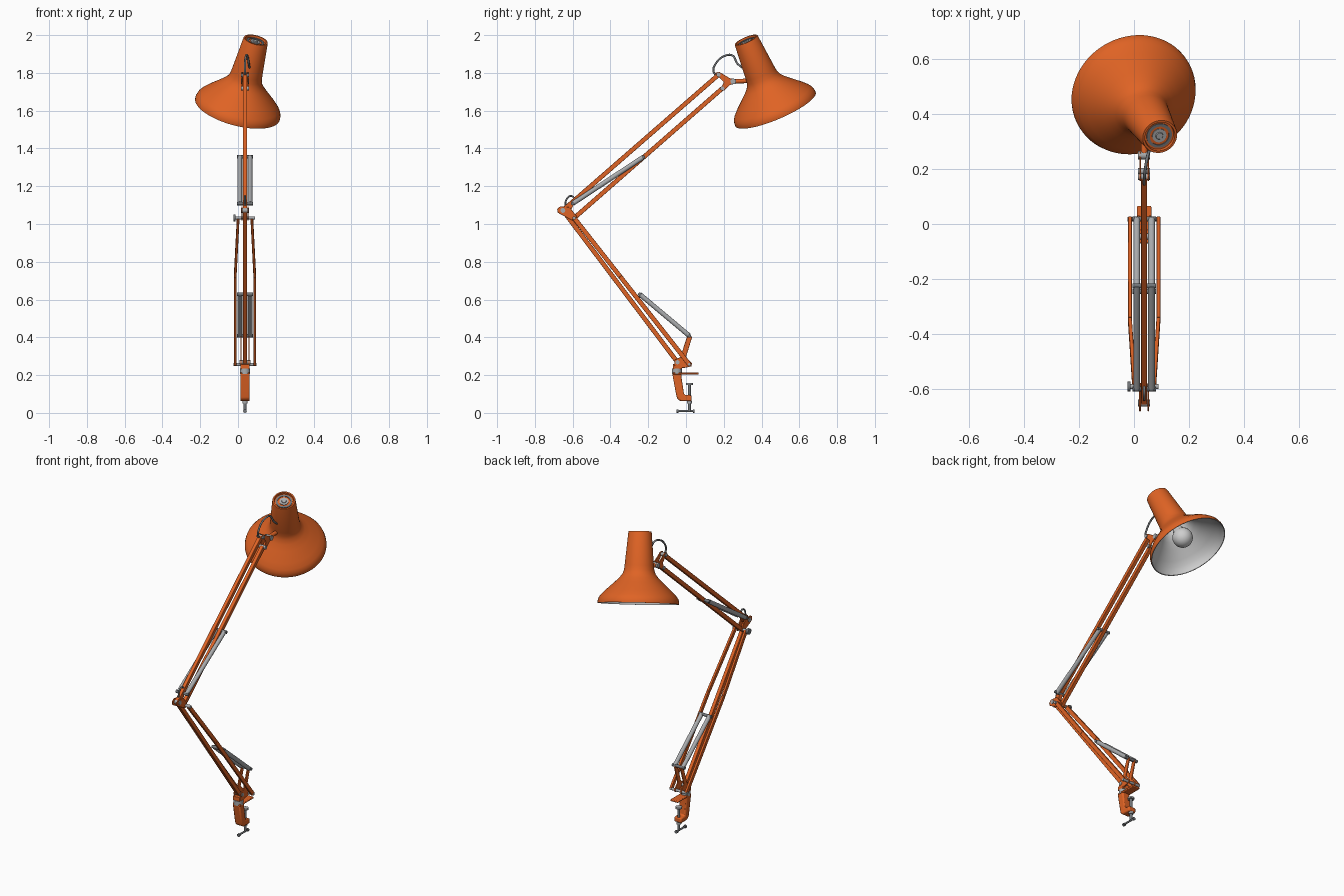
import bpy, bmesh, math
from mathutils import Vector, Matrix

if "Cube" in bpy.data.objects:
    bpy.data.objects.remove(bpy.data.objects["Cube"])

X = 0.037  # plane of the arm


def material(name, rgb):
    m = bpy.data.materials.new(name)
    m.diffuse_color = (*rgb, 1)
    m.use_nodes = True
    m.node_tree.nodes["Principled BSDF"].inputs["Base Color"].default_value = m.diffuse_color
    return m


ORANGE = material("orange paint", (0.74, 0.125, 0.018))
STEEL = material("steel", (0.40, 0.41, 0.42))
DARK = material("dark steel", (0.17, 0.18, 0.19))
WHITE = material("pale lining", (0.62, 0.62, 0.62))


def finish(name, bm, mats, angle=35, bevel=0):
    bmesh.ops.recalc_face_normals(bm, faces=bm.faces)
    me = bpy.data.meshes.new(name)
    bm.to_mesh(me)
    bm.free()
    ob = bpy.data.objects.new(name, me)
    bpy.context.collection.objects.link(ob)
    for m in mats:
        me.materials.append(m)
    if bevel:
        b = ob.modifiers.new("bevel", 'BEVEL')
        b.width, b.segments = bevel, 2
    bpy.ops.object.select_all(action='DESELECT')
    ob.select_set(True)
    bpy.context.view_layer.objects.active = ob
    bpy.ops.object.shade_smooth_by_angle(angle=math.radians(angle))
    return ob


def frame(p, direction):
    return Matrix.Translation(p) @ Vector(direction).to_track_quat('Z', 'Y').to_matrix().to_4x4()


def rod(name, p, q, r, mat, n=20):
    p, q = Vector(p), Vector(q)
    bm = bmesh.new()
    bmesh.ops.create_cone(bm, cap_ends=True, segments=n, radius1=r, radius2=r,
                          depth=(q - p).length, matrix=frame((p + q) / 2, q - p))
    return finish(name, bm, [mat])


def pin(name, y, z, half, r, mat, x=X):
    return rod(name, (x - half, y, z), (x + half, y, z), r, mat)


def bar(name, p, q, wx, h, mat=ORANGE):
    """Square bar in a near-vertical plane: wx wide across x, h deep."""
    p, q = Vector(p), Vector(q)
    n = (q - p).cross(Vector((1, 0, 0))).normalized() * h / 2
    s = Vector((wx / 2, 0, 0))
    bm = bmesh.new()
    a, b = [[bm.verts.new(c + i * s + j * n) for i, j in ((1, 1), (1, -1), (-1, -1), (-1, 1))]
            for c in (p, q)]
    bm.faces.new(a)
    bm.faces.new(b)
    for i in range(4):
        k = (i + 1) % 4
        bm.faces.new((a[i], a[k], b[k], b[i]))
    return finish(name, bm, [mat], bevel=0.002)


def plate(name, pts, x, width, mat=ORANGE, bevel=0.002):
    """Outline in y, z extruded across x."""
    bm = bmesh.new()
    f = bm.faces.new([bm.verts.new((x - width / 2, y, z)) for y, z in pts])
    g = bmesh.ops.extrude_face_region(bm, geom=[f])
    bmesh.ops.translate(bm, vec=(width, 0, 0),
                        verts=[v for v in g['geom'] if isinstance(v, bmesh.types.BMVert)])
    return finish(name, bm, [mat], bevel=bevel)


def lathe(name, prof, mats, mtx, rule=lambda i: 0, n=64):
    bm = bmesh.new()
    rings = []
    for r, h in prof:
        m = 1 if r == 0 else n
        rings.append([bm.verts.new(mtx @ Vector((r * math.cos(a), r * math.sin(a), h)))
                      for a in (2 * math.pi * k / n for k in range(m))])
    for i, (a, b) in enumerate(zip(rings, rings[1:])):
        for k in range(n):
            vs = [a[k % len(a)], a[(k + 1) % len(a)], b[(k + 1) % len(b)], b[k % len(b)]]
            bm.faces.new(list(dict.fromkeys(vs))).material_index = rule(i)
    return finish(name, bm, mats)


def wire(name, pts, r, mat=DARK):
    cu = bpy.data.curves.new(name, 'CURVE')
    cu.dimensions, cu.bevel_depth, cu.bevel_resolution, cu.use_fill_caps = '3D', r, 3, True
    sp = cu.splines.new('BEZIER')
    sp.bezier_points.add(len(pts) - 1)
    for b, p in zip(sp.bezier_points, pts):
        b.co = p
        b.handle_left_type = b.handle_right_type = 'AUTO'
    cu.materials.append(mat)
    bpy.context.collection.objects.link(bpy.data.objects.new(name, cu))


# --- Shade, with a pale lining and a vented cap
head = frame((-0.003, 0.474, 1.608), (0.237, -0.38, 0.893))
outer = [(0, 0.398), (0.054, 0.398), (0.056, 0.41), (0.064, 0.41), (0.066, 0.405), (0.083, 0.215),
         (0.086, 0.19), (0.094, 0.168), (0.112, 0.145), (0.14, 0.118), (0.19, 0.072),
         (0.215, 0.046), (0.226, 0.03), (0.231, 0.012), (0.231, 0.0)]
inner = [(0.226, 0.0), (0.225, 0.012), (0.209, 0.043), (0.185, 0.069), (0.135, 0.114),
         (0.106, 0.142), (0.088, 0.166), (0.079, 0.2), (0.074, 0.26), (0, 0.26)]
lathe("shade", outer + inner, [ORANGE, WHITE], head, lambda i: int(i >= len(outer) - 1))
lathe("cap_vent_ring", [(0.036, 0.397), (0.036, 0.402), (0.047, 0.402), (0.047, 0.397)], [DARK], head)
lathe("cap_centre", [(0, 0.406), (0.012, 0.406), (0.014, 0.402), (0.026, 0.402), (0.026, 0.397)],
      [STEEL], head)
bulb = [(0.058 * math.sin(t * math.pi / 14), 0.075 - 0.058 * math.cos(t * math.pi / 14)) for t in range(12)]
lathe("bulb", bulb + [(0.026, 0.15), (0.026, 0.26)], [WHITE], head, n=32)

# --- Key points of the arm linkage (y, z)
A, B = (-0.652, 1.072), (-0.592, 1.032)   # elbow
C, D = (0.172, 1.79), (0.192, 1.718)      # head end
E, F = (-0.045, 0.268), (0.018, 0.256)    # base end

# --- Upper arm: two parallel bars
bar("upper_arm_top_bar", (X, *A), (X, *C), 0.022, 0.024)
bar("upper_arm_lower_bar", (X, *B), (X, *D), 0.022, 0.024)

# --- Lower arm: centre bar and a pair of bent side bars
bar("lower_arm_centre_bar", (X, *A), (X, *E), 0.022, 0.024)
mid = (B[0] * 0.6 + F[0] * 0.4, B[1] * 0.6 + F[1] * 0.4)
for s, side in ((-1, "left"), (1, "right")):
    bar(f"lower_arm_{side}_bar", (X + s * 0.052, *F), (X + s * 0.052, *mid), 0.014, 0.024)
    bar(f"lower_arm_{side}_bar_taper", (X + s * 0.052, *mid), (X + s * 0.036, *B), 0.014, 0.024)

# --- Elbow plates, pins, knob and cable loop
for s in (-1, 1):
    plate("elbow_plate", [(-0.682, 1.08), (-0.665, 1.094), (-0.615, 1.088), (-0.578, 1.04),
                          (-0.58, 1.02), (-0.6, 1.018), (-0.665, 1.052), (-0.68, 1.062)],
          X + s * 0.015, 0.006)
pin("elbow_main_pin", *A, 0.022, 0.013, STEEL)
pin("elbow_side_pin", *B, 0.052, 0.009, STEEL)
pin("elbow_knob", *B, 0.006, 0.018, DARK, x=X - 0.055)
wire("elbow_cable", [(X, -0.64, 1.085), (X, -0.63, 1.135), (X, -0.605, 1.148), (X, -0.585, 1.12)], 0.005)

# --- Twin springs for each arm, with cross pins at their ends
for arm, p, q in (("upper", (-0.60, 1.108), (-0.225, 1.355)), ("lower", (-0.245, 0.628), (0.018, 0.408))):
    for s, side in ((-1, "left"), (1, "right")):
        rod(f"{arm}_{side}_spring", (X + s * 0.027, *p), (X + s * 0.027, *q), 0.0125, STEEL)
    for e in (p, q):
        pin(f"{arm}_spring_pin", *e, 0.043, 0.009, DARK)
bar("upper_spring_post", (X, -0.62, 1.075), (X, -0.60, 1.112), 0.022, 0.02)

# --- Head bracket, pivot and cable
for s in (-1, 1):
    plate("head_bracket", [(0.155, 1.80), (0.175, 1.806), (0.235, 1.77), (0.262, 1.768), (0.262, 1.742),
                           (0.235, 1.738), (0.2, 1.705), (0.182, 1.71), (0.2, 1.75)],
          X + s * 0.0145, 0.006)
for y, z in (C, D):
    pin("head_pin", y, z, 0.022, 0.011, STEEL)
pin("head_pivot", 0.25, 1.755, 0.022, 0.015, STEEL)
rod("shade_stem", (X, 0.24, 1.755), (X, 0.335, 1.758), 0.012, ORANGE)
wire("head_cable", [(X, 0.165, 1.78), (X, 0.145, 1.81), (X, 0.158, 1.85), (X + 0.005, 0.205, 1.89),
                    (X + 0.012, 0.245, 1.892), (X + 0.02, 0.272, 1.85), (X + 0.025, 0.31, 1.82)], 0.0055)

# --- Base bracket holding the lower arm
for s in (-1, 1):
    plate("base_bracket", [(-0.06, 0.24), (-0.062, 0.28), (-0.03, 0.295), (0.006, 0.405), (0.02, 0.418),
                           (0.032, 0.4), (0.0, 0.295), (0.032, 0.262), (0.028, 0.246), (-0.01, 0.238)],
          X + s * 0.021, 0.007)
plate("base_block", [(-0.07, 0.232), (-0.07, 0.258), (-0.02, 0.258), (-0.02, 0.232)], X, 0.048)
pin("base_side_pin", *F, 0.06, 0.008, STEEL)
pin("base_centre_pin", *E, 0.028, 0.011, STEEL)

# --- Table clamp
rod("swivel_collar", (X, -0.048, 0.205), (X, -0.048, 0.234), 0.027, STEEL, 32)
plate("clamp_body", [(-0.073, 0.21), (-0.022, 0.21), (-0.024, 0.19), (-0.01, 0.095), (0.03, 0.093),
                     (0.03, 0.062), (-0.03, 0.062), (-0.047, 0.075), (-0.053, 0.1)],
      X, 0.05, bevel=0.007)
plate("clamp_top_jaw", [(-0.07, 0.203), (-0.07, 0.214), (0.066, 0.214), (0.066, 0.203)],
      X, 0.052, bevel=0.004)
rod("clamp_screw", (X, 0.018, 0.01), (X, 0.018, 0.15), 0.008, DARK)
rod("clamp_pad", (X, 0.018, 0.147), (X, 0.018, 0.157), 0.019, STEEL)
rod("clamp_nut", (X, 0.018, 0.05), (X, 0.018, 0.064), 0.014, STEEL)
rod("clamp_handle", (X, -0.04, 0.01), (X, 0.042, 0.01), 0.0055, DARK)
for y in (-0.045, 0.04):
    rod("handle_end", (X, y - 0.004, 0.0095), (X, y + 0.006, 0.0095), 0.0095, DARK)
